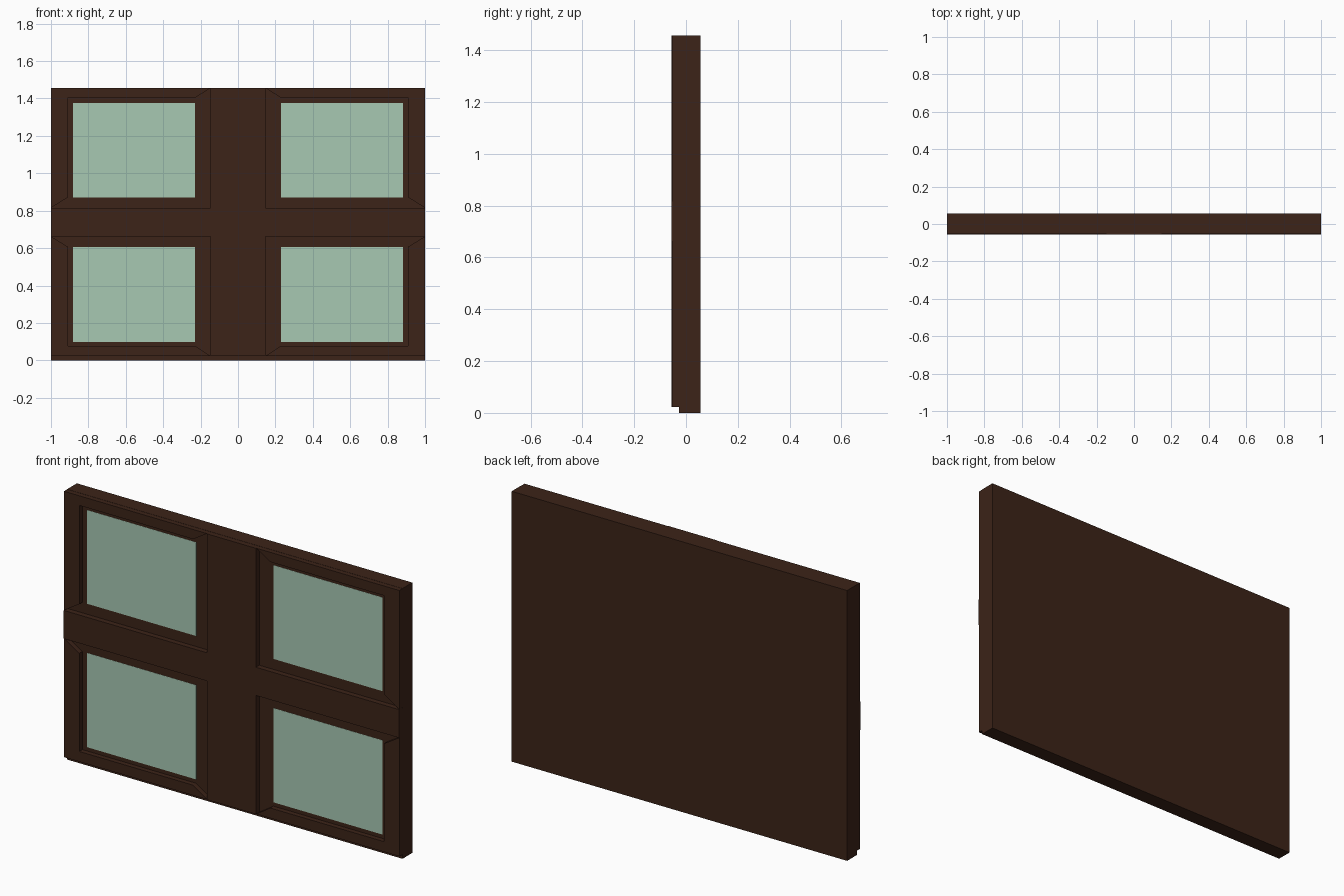
import bpy, bmesh

if "Cube" in bpy.data.objects:
    bpy.data.objects.remove(bpy.data.objects["Cube"])

H = 1.457                      # overall height
Y_BACK, Y_MID = 0.056, -0.027  # backing slab
Y_FRAME, Y_CROSS = -0.0535, -0.056


def material(name, rgb):
    m = bpy.data.materials.new(name)
    m.diffuse_color = (*rgb, 1)
    m.use_nodes = True
    m.node_tree.nodes["Principled BSDF"].inputs["Base Color"].default_value = m.diffuse_color
    return m


wood = material("dark_wood", (0.045, 0.017, 0.009))
glass = material("green_glass", (0.39, 0.58, 0.45))


def prism(name, outline, y0, y1, mat, mirror=False):
    """Extrude an x/z outline from y0 back to y1, optionally mirrored in x."""
    bm = bmesh.new()
    face = bm.faces.new([bm.verts.new((x, y0, z)) for x, z in outline])
    ext = bmesh.ops.extrude_face_region(bm, geom=[face])
    verts = [v for v in ext["geom"] if isinstance(v, bmesh.types.BMVert)]
    bmesh.ops.translate(bm, verts=verts, vec=(0, y1 - y0, 0))
    bmesh.ops.recalc_face_normals(bm, faces=bm.faces)
    me = bpy.data.meshes.new(name)
    bm.to_mesh(me)
    bm.free()
    me.materials.append(mat)
    ob = bpy.data.objects.new(name, me)
    bpy.context.collection.objects.link(ob)
    if mirror:
        ob.modifiers.new("mirror", "MIRROR").use_mirror_merge = False
    return ob


def rect(x0, x1, z0, z1):
    return [(x0, z0), (x1, z0), (x1, z1), (x0, z1)]


# backing slab
prism("backing_slab", rect(-1, 1, 0, H), Y_MID, Y_BACK, wood)

# raised cross between the four windows
B, T, LO, HI, W = 0.023, 1.456, 0.663, 0.815, 0.146
prism("cross_bars", [(-W, B), (W, B), (W, LO), (1, LO), (1, HI), (W, HI),
                     (W, T), (-W, T), (-W, HI), (-1, HI), (-1, LO), (-W, LO)],
      Y_CROSS, Y_MID, wood)

# per row: outer edge, inner edge of the frame, glass at the bar, bar edge, glass at the frame
rows = {"upper": (T, 1.404, 0.872, HI, 1.377),
        "lower": (B, 0.078, 0.607, LO, 0.099)}
for row, (outer, inner, near_bar, bar, glass_edge) in rows.items():
    # L-shaped outer frame with mitred ends
    prism(row + "_frames", [(-1, outer), (-W, outer), (-0.23, inner),
                            (-0.909, inner), (-0.909, near_bar), (-1, bar)],
          Y_FRAME, Y_MID, wood, mirror=True)
    # glass panes
    prism(row + "_panes", rect(-0.882, -0.23, near_bar, glass_edge),
          Y_MID - 0.001, Y_MID + 0.005, glass, mirror=True)
